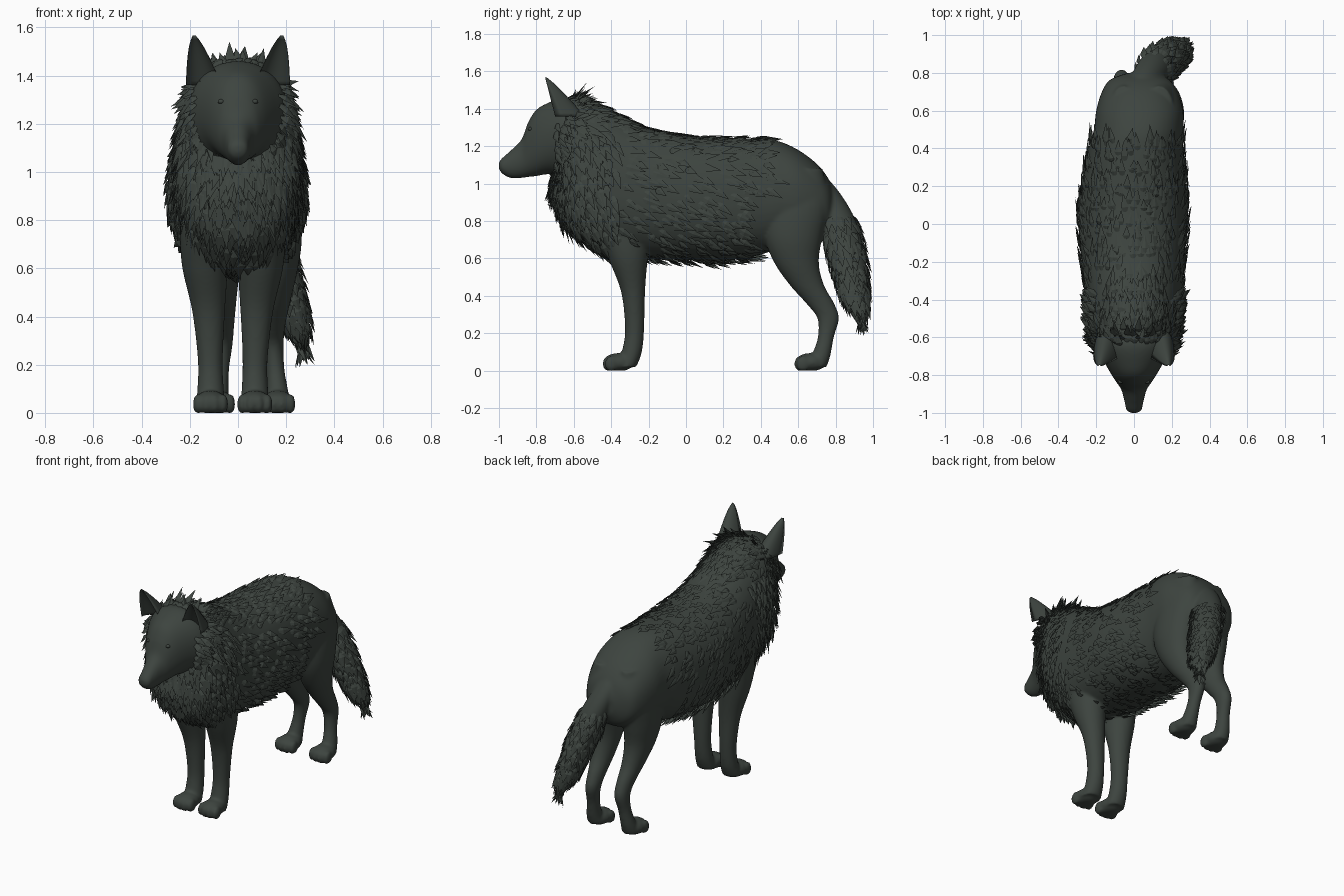
import bpy
import bmesh
import random
from math import cos, sin, pi, copysign
from mathutils import Vector, Matrix

random.seed(4)
if "Cube" in bpy.data.objects:
    bpy.data.objects.remove(bpy.data.objects["Cube"], do_unlink=True)

# One dark fur colour
COLOUR = (0.047, 0.058, 0.050, 1)
fur = bpy.data.materials.new("dark_grey_green_fur")
fur.use_nodes = True
fur.diffuse_color = COLOUR
bsdf = next(n for n in fur.node_tree.nodes if n.type == 'BSDF_PRINCIPLED')
bsdf.inputs["Base Color"].default_value = COLOUR
bsdf.inputs["Roughness"].default_value = 0.8

X, Y, Z = Vector((1, 0, 0)), Vector((0, 1, 0)), Vector((0, 0, 1))


def blend(stations, t):
    """Catmull-Rom interpolation of station tuples, t in 0..1."""
    last = len(stations) - 1
    f = min(max(t, 0), 1) * last
    i = min(int(f), last - 1)
    u = f - i
    quad = [stations[min(max(i + k, 0), last)] for k in (-1, 0, 1, 2)]
    return [b + 0.5 * u * (c - a + u * (2*a - 5*b + 4*c - d + u * (3*(b - c) + d - a)))
            for a, b, c, d in zip(*quad)]


def point(stations, axis, power, t, angle):
    """Point on a lofted tube whose rings lie in the plane of X and axis."""
    x, y, z, rx, rb = blend(stations, t)
    c, s = cos(angle), sin(angle)
    return (Vector((x, y, z)) + X * max(rx, 0.004) * copysign(abs(c) ** power, c)
            + axis * max(rb, 0.004) * copysign(abs(s) ** power, s))


def loft(bm, stations, axis, power=1.0, rows=40, sides=32):
    rings = [[bm.verts.new(point(stations, axis, power, r / rows, 2 * pi * k / sides))
              for k in range(sides)] for r in range(rows + 1)]
    bridge(bm, rings)


def bridge(bm, rings):
    """Skin a list of rings and cap both ends."""
    count = len(rings[0])
    for a, b in zip(rings, rings[1:]):
        for k in range(count):
            n = (k + 1) % count
            bm.faces.new((a[k], a[n], b[n], b[k]))
    bm.faces.new(rings[0])
    bm.faces.new(rings[-1])


def ball(bm, centre, radii):
    matrix = Matrix.Translation(centre) @ Matrix.Diagonal((*radii, 1))
    bmesh.ops.create_uvsphere(bm, u_segments=20, v_segments=12, radius=1, matrix=matrix)


def finish(bm, name, smooth=True, recalc=True):
    if recalc:
        bmesh.ops.recalc_face_normals(bm, faces=bm.faces)
    mesh = bpy.data.meshes.new(name)
    bm.to_mesh(mesh)
    bm.free()
    mesh.materials.append(fur)
    mesh.polygons.foreach_set("use_smooth", [smooth] * len(mesh.polygons))
    obj = bpy.data.objects.new(name, mesh)
    bpy.context.collection.objects.link(obj)
    return obj


def upright(rows):
    """Side profile (x, y, top, bottom, half width) to loft stations."""
    return [(x, y, (top + low) / 2, w, (top - low) / 2) for x, y, top, low, w in rows]


# Side profiles of trunk and head
trunk = upright([
    (0, -.705, 1.02, .97, .02), (0, -.685, 1.14, .89, .10), (0, -.65, 1.36, .80, .18),
    (0, -.595, 1.45, .735, .228), (0, -.50, 1.43, .665, .243), (0, -.40, 1.385, .615, .252),
    (-.005, -.20, 1.295, .60, .272), (-.005, 0, 1.255, .59, .287), (0, .20, 1.245, .585, .275),
    (.01, .40, 1.24, .62, .25), (.025, .50, 1.225, .66, .237), (.03, .60, 1.18, .68, .23),
    (.03, .70, 1.105, .69, .20), (.03, .765, 1.02, .73, .155), (.03, .80, .93, .80, .06)])
head = upright([
    (0, -1.0, 1.115, 1.08, .02), (0, -.985, 1.135, 1.055, .04), (0, -.94, 1.175, 1.03, .05),
    (0, -.88, 1.235, 1.03, .066), (0, -.845, 1.325, 1.035, .088), (0, -.80, 1.395, 1.04, .118),
    (0, -.73, 1.435, 1.05, .158), (0, -.65, 1.46, 1.03, .20), (0, -.58, 1.45, 1.04, .21)])

# Limb and tail sections: x, y, z, half width, half depth
front_leg = [
    (.12, -.33, .95, .10, .16), (.12, -.33, .75, .10, .14), (.115, -.31, .60, .094, .105),
    (.10, -.283, .42, .068, .064), (.093, -.275, .22, .052, .051),
    (.092, -.29, .10, .055, .054), (.092, -.32, .02, .062, .055)]
hind_leg = [
    (.09, .60, 1.08, .08, .13), (.115, .595, .90, .10, .17), (.125, .575, .72, .10, .155),
    (.12, .59, .58, .085, .12), (.112, .645, .46, .065, .092), (.106, .717, .36, .05, .075),
    (.106, .76, .28, .043, .058), (.115, .748, .18, .038, .043),
    (.125, .722, .08, .046, .05), (.125, .70, .02, .054, .052)]
tail = [
    (.03, .66, 1.08, .04, .03), (.045, .735, .98, .07, .065), (.095, .808, .82, .085, .092),
    (.15, .85, .65, .088, .10), (.202, .885, .48, .078, .086), (.238, .908, .37, .055, .062),
    (.258, .93, .30, .012, .012)]

# Body: trunk, head, tail core, legs and paws fused into one smooth skin
bm = bmesh.new()
loft(bm, trunk, Z, 0.9, 70, 48)
loft(bm, head, Z, 0.95, 50, 40)
loft(bm, tail, Y)
for side in (-1, 1):
    for leg, shift, paw_y in ((front_leg, -.022, -.362), (hind_leg, .04, .663)):
        loft(bm, [(side * x + shift, *rest) for x, *rest in leg], Y)
        px = side * leg[-1][0] + shift
        ball(bm, (px, paw_y, .044), (.068, .082, .05))
        for k in (-1.5, -.5, .5, 1.5):
            ball(bm, (px + k * .035, paw_y - .055 + abs(k) * .012, .036), (.021, .036, .044))
ball(bm, (0, -.978, 1.105), (.032, .022, .028))
for v in bm.verts:
    v.co.z = max(v.co.z, 0)
body = finish(bm, "body")
remesh = body.modifiers.new("fuse", 'REMESH')
remesh.mode = 'VOXEL'
remesh.voxel_size = 0.01
remesh.use_smooth_shade = True
relax = body.modifiers.new("relax", 'SMOOTH')
relax.factor = 0.5
relax.iterations = 5

# Eyes
bm = bmesh.new()
for side in (-1, 1):
    ball(bm, (side * .07, -.832, 1.292), (.014, .014, .01))
finish(bm, "eyes")

# Ears: crescent sections tapering to a rounded tip, hollow towards the front
bm = bmesh.new()
LEVELS, ARC = 12, 10
for side in (-1, 1):
    rings = []
    for level in range(LEVELS + 1):
        t = level / LEVELS
        size = max((1 - t) ** 0.6, 0.08)
        centre = Vector((.142 + .04 * t, -.70 - .053 * t, 1.36 + .207 * t))
        section = []
        for k in range(2 * ARC):
            outer = k <= ARC
            a = pi * k / ARC if outer else pi * (2 * ARC - k) / ARC
            depth = (.165 * (1 - .3 * t) if outer else .07) * size * sin(a)
            p = centre + X * .074 * size * cos(a) + Y * depth
            p.x *= side
            section.append(bm.verts.new(p))
        rings.append(section)
    bridge(bm, rings)
finish(bm, "ears")


def tuft(bm, p, normal, flow, length, width, lift):
    """Pointed lock of fur with a raised ridge, lying along the flow."""
    d = flow - normal * flow.dot(normal)
    d.normalize()
    s = normal.cross(d)
    mid = p + d * length * 0.4 + normal * lift * 0.5
    base, tip, ridge, left, right = [bm.verts.new(q) for q in (
        p - normal * 0.012, p + d * length + normal * lift, mid + normal * width * 0.2,
        mid + s * width, mid - s * width)]
    for tri in ((base, right, ridge), (right, tip, ridge), (tip, left, ridge),
                (left, base, ridge), (base, left, tip), (base, tip, right)):
        bm.faces.new(tri)


def coat(name, stations, axis, power, rows, around, style):
    """Scatter tufts in staggered rows; style gives flow and size, or None."""
    bm = bmesh.new()
    for r in range(rows):
        for k in range(around):
            t = (r + random.random()) / rows
            a = 2 * pi * (k + r % 2 / 2 + random.uniform(-.3, .3)) / around
            p = point(stations, axis, power, t, a)
            du = point(stations, axis, power, t + .004, a) - point(stations, axis, power, t - .004, a)
            dv = point(stations, axis, power, t, a + .02) - point(stations, axis, power, t, a - .02)
            normal = du.cross(dv).normalized()
            if normal.dot(p - Vector(blend(stations, t)[:3])) < 0:
                normal.negate()
            chosen = style(p, normal)
            if chosen:
                flow, length, width, lift = chosen
                wild = Vector([random.uniform(-.2, .2) for _ in range(3)])
                tuft(bm, p, normal, flow + wild, length * random.uniform(.7, 1.3), width,
                     lift * random.uniform(.6, 1.4))
    return finish(bm, name, smooth=False, recalc=False)


def trunk_style(p, normal):
    if p.y > .42 or (p.y > .33 and p.z < .95):
        return None
    if p.z < .68 and p.y < -.2 and abs(p.x) > .13:
        return None
    if p.y < -.38 and p.z < 1.3:
        return Vector((0, .4, -1)), .115, .021, .025
    if normal.z > .5:
        return Vector((0, 1, .05)), .11, .02, .012
    if normal.z < -.5:
        return Vector((0, 1, -.4)), .10, .02, .03
    return Vector((0, 1, -.5)), .12, .021, .014


def cheek_style(p, normal):
    if p.y < -.71 or (p.y < -.66 and normal.z > .3):
        return None
    if normal.z > .5:
        return Vector((0, 1, 0)), .09, .018, .014
    return Vector((0, .8, -.7)), .095, .018, .032


def tail_style(p, normal):
    if p.z > .86:
        return None
    return Vector((.25, .2, -1)), .10, .02, .016


coat("body_fur", trunk, Z, 0.9, 44, 44, trunk_style)
coat("cheek_ruff", head, Z, 0.95, 44, 40, cheek_style)
coat("tail_fur", tail, Y, 1.0, 22, 18, tail_style)
